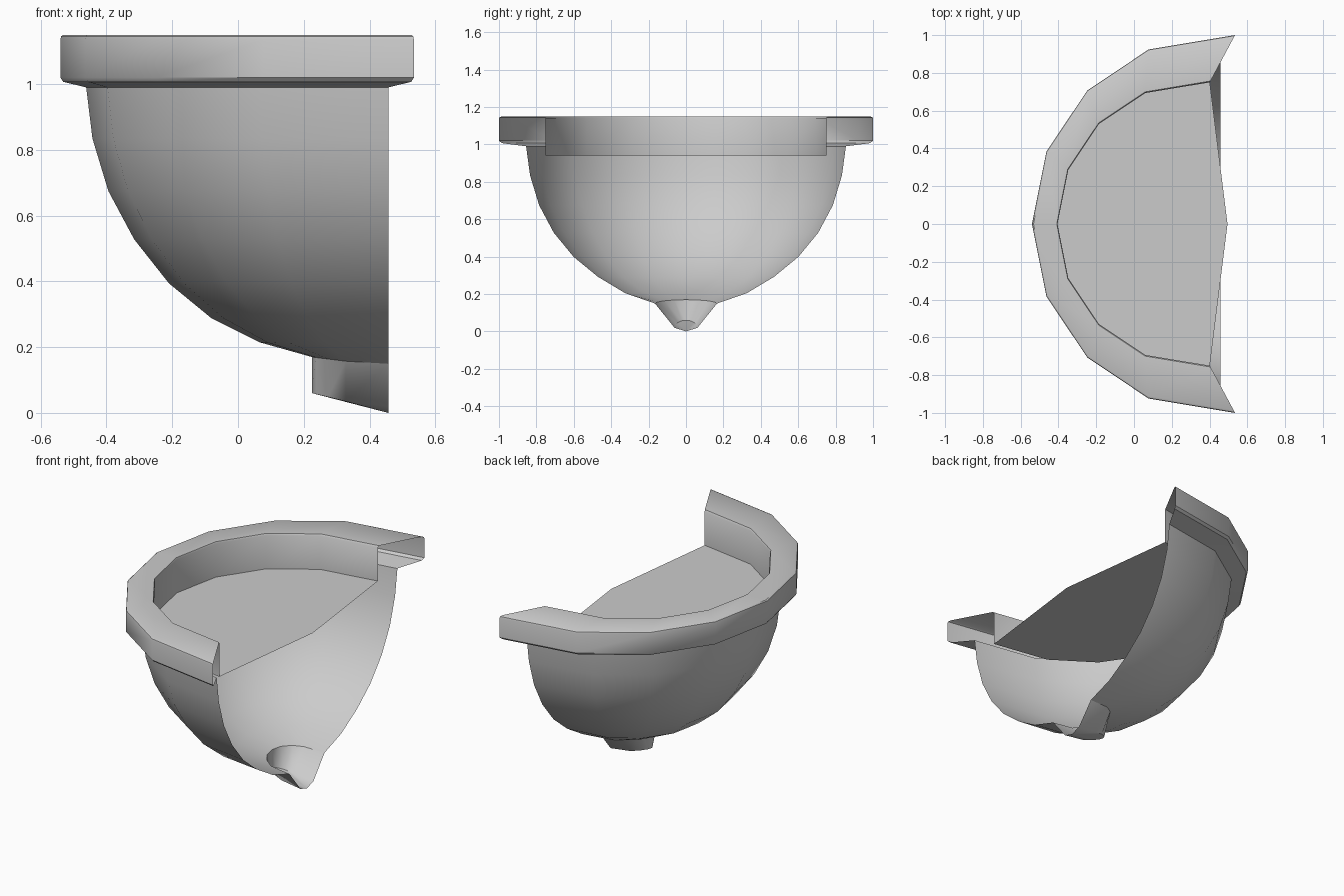
import bpy, bmesh
from math import sin, cos, pi, radians

if "Cube" in bpy.data.objects:
    bpy.data.objects.remove(bpy.data.objects["Cube"])


def half_ring(cx, end_x, r, z_back, z_end, y_scale=1.0, n=8):
    """Half circle opening towards +x, with both end points pulled to end_x."""
    pts = []
    for i in range(n + 1):
        a = -pi / 2 + pi * i / n
        x = end_x if i in (0, n) else cx - r * cos(a)
        t = 1 - abs(cos(a))
        pts.append((x, r * y_scale * sin(a), z_back + (z_end - z_back) * t))
    return pts


def rim_ring(s, z, grow=0.0):
    """Rim outline scaled about the origin."""
    k = s + grow
    return half_ring(0.46 * k, 0.535 * k, k, z, z)


def loft(name, rings, cap_point=None):
    bm = bmesh.new()
    rows = [[bm.verts.new(p) for p in ring] for ring in rings]
    for a, b in zip(rows, rows[1:]):
        for i in range(len(a) - 1):
            bm.faces.new((a[i], a[i + 1], b[i + 1], b[i]))
    if cap_point:
        tip = bm.verts.new(cap_point)
        for i in range(len(rows[-1]) - 1):
            bm.faces.new((rows[-1][i], rows[-1][i + 1], tip))
    bmesh.ops.recalc_face_normals(bm, faces=bm.faces)
    mesh = bpy.data.meshes.new(name)
    bm.to_mesh(mesh)
    bm.free()
    obj = bpy.data.objects.new(name, mesh)
    bpy.context.collection.objects.link(obj)
    bpy.ops.object.select_all(action='DESELECT')
    obj.select_set(True)
    bpy.context.view_layer.objects.active = obj
    bpy.ops.object.shade_smooth_by_angle(angle=radians(35))
    return obj


# Rim: open-ended collar, inner wall over the top and down the outside
loft("rim", [
    rim_ring(0.75, 0.94), rim_ring(0.75, 1.14), rim_ring(0.757, 1.15),
    rim_ring(0.985, 1.15), rim_ring(0.997, 1.145), rim_ring(1.0, 1.135),
    rim_ring(1.0, 1.02), rim_ring(0.985, 1.007), rim_ring(0.855, 0.99),
])

# Bowl: quarter-sphere shell, open on the +x side
rings = []
for j in range(8):
    a = pi / 16 * j
    z = 1 - 0.85 * sin(a)
    dip = {6: 0.01, 7: 0.017}.get(j, 0)
    r = 0.85 * cos(a)
    rings.append(half_ring(0.391, 0.457, r, z + dip / 2 - 0.005 * (j > 3),
                           z - dip))
rings[0] = rim_ring(0.855, 0.99)
loft("bowl", rings)

# Drain spout: tapers sideways below the bowl to a slanted keel
loft("spout", [
    rings[-1],
    half_ring(0.391, 0.457, 0.166, 0.06, 0.02, y_scale=0.37),
], cap_point=(0.457, 0, 0))

# Floor: flat sheet inside the rim, bulging past the open side
bm = bmesh.new()
outline = rim_ring(0.75, 0.94) + [(0.495, 0, 0.94)]
bm.faces.new([bm.verts.new(p) for p in outline])
bmesh.ops.recalc_face_normals(bm, faces=bm.faces)
for f in bm.faces:
    if f.normal.z < 0:
        f.normal_flip()
mesh = bpy.data.meshes.new("basin_floor")
bm.to_mesh(mesh)
bm.free()
bpy.context.collection.objects.link(bpy.data.objects.new("basin_floor", mesh))
